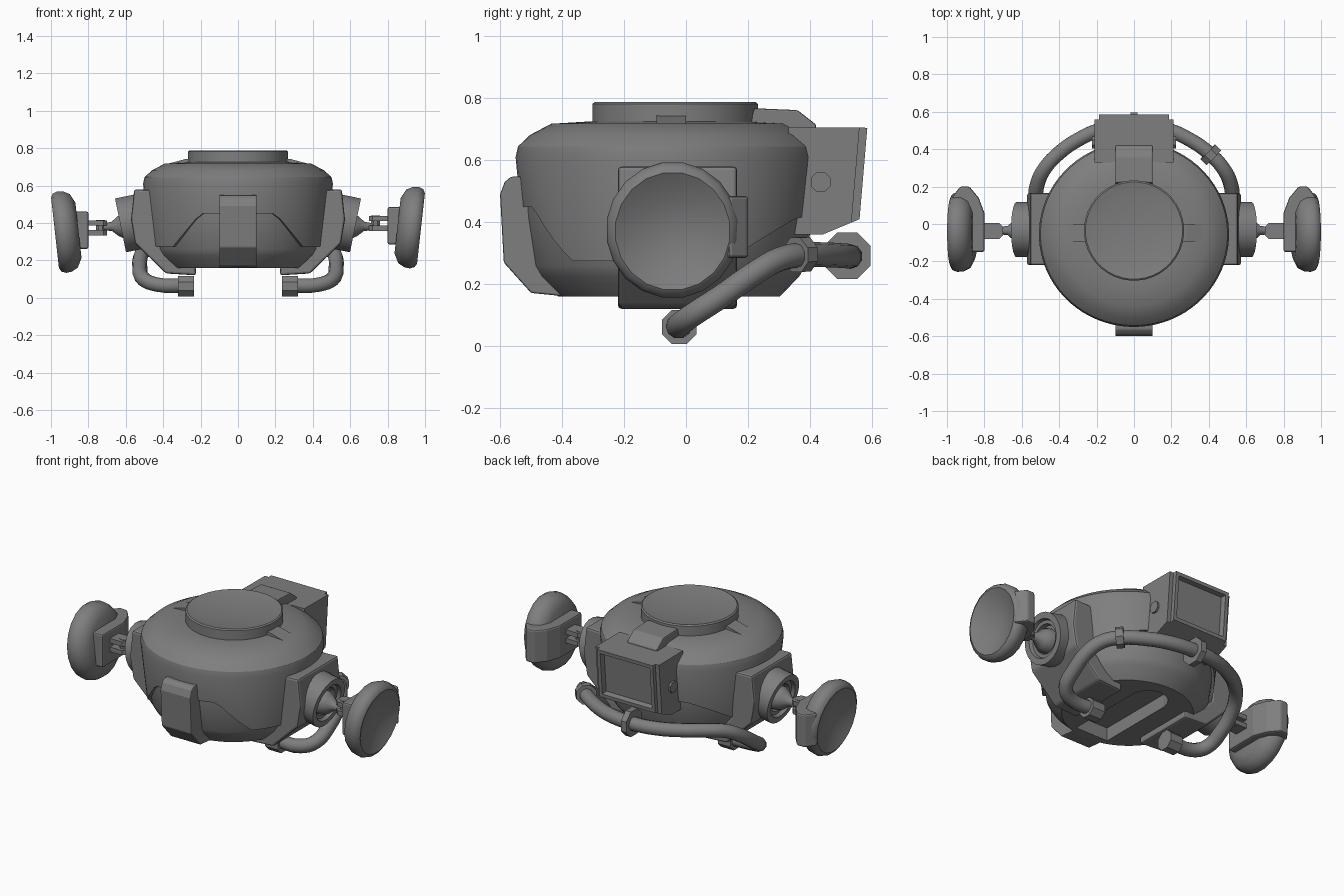
import bpy, bmesh, math
from mathutils import Vector

if "Cube" in bpy.data.objects:
    bpy.data.objects.remove(bpy.data.objects["Cube"])

grey = bpy.data.materials.new("grey metal")
grey.diffuse_color = (0.21, 0.21, 0.21, 1)
grey.use_nodes = True
grey.node_tree.nodes["Principled BSDF"].inputs["Base Color"].default_value = grey.diffuse_color
CY = -0.055  # body centre in y


def finish(name, bm, smooth=None):
    bmesh.ops.recalc_face_normals(bm, faces=bm.faces)
    me = bpy.data.meshes.new(name)
    bm.to_mesh(me)
    bm.free()
    ob = bpy.data.objects.new(name, me)
    bpy.context.collection.objects.link(ob)
    me.materials.append(grey)
    if smooth:
        bpy.ops.object.select_all(action='DESELECT')
        ob.select_set(True)
        bpy.context.view_layer.objects.active = ob
        bpy.ops.object.shade_smooth_by_angle(angle=math.radians(smooth))
    return ob


def prism(name, pts, axis, lo, hi, bevel=0.0):
    """Extrude a 2D outline along x (pts are y,z), y (x,z) or z (x,y)."""
    place = {'x': lambda a, b, t: (t, a, b), 'y': lambda a, b, t: (a, t, b),
             'z': lambda a, b, t: (a, b, t)}[axis]
    bm = bmesh.new()
    base = bm.faces.new([bm.verts.new(place(a, b, lo)) for a, b in pts])
    ext = bmesh.ops.extrude_face_region(bm, geom=[base])
    shift = Vector(place(0, 0, hi - lo))
    for v in ext['geom']:
        if isinstance(v, bmesh.types.BMVert):
            v.co += shift
    ob = finish(name, bm)
    if bevel:
        m = ob.modifiers.new("bevel", 'BEVEL')
        m.width, m.segments = bevel, 2
    return ob


def lathe(name, prof, origin, axis=(0, 0, 1), seg=24, smooth=35, scale=(1, 1), edit=None):
    """Spin (radius, height) points around an axis; edit may move points."""
    rot = Vector((0, 0, 1)).rotation_difference(Vector(axis).normalized())
    bm = bmesh.new()
    rings = []
    for i, (r, h) in enumerate(prof):
        ring = []
        for k in range(1 if r == 0 else seg):
            a = 2 * math.pi * (k + 0.5) / seg
            rr, hh = edit(i, a, r, h) if edit else (r, h)
            p = Vector((rr * math.cos(a) * scale[0], rr * math.sin(a) * scale[1], hh))
            ring.append(bm.verts.new(Vector(origin) + rot @ p))
        rings.append(ring)
    for A, B in zip(rings, rings[1:]):
        for k in range(seg):
            n = (k + 1) % seg
            q = [A[k % len(A)], A[n % len(A)], B[n % len(B)], B[k % len(B)]]
            bm.faces.new(list(dict.fromkeys(q)))
    return finish(name, bm, smooth)


def ramp(t, a, b):
    t = min(1, max(0, (t - a) / (b - a)))
    return t


# Upper shell: lower rim rises at the front and at the back
def rim(i, a, r, h):
    if i < 6:
        return r, h
    x, y = abs(0.49 * math.cos(a)), 0.49 * math.sin(a) + CY
    z = 0.45 - 0.175 * ramp(x, 0.2, 0.36) if y < CY else 0.28 + 0.135 * ramp(y, 0.15, 0.37)
    return r + (z - 0.28) * 0.12, z


lathe("upper_shell", [(0, 0.725), (0.27, 0.725), (0.39, 0.718), (0.46, 0.682), (0.5, 0.645),
                      (0.508, 0.61), (0.472, 0.28), (0.452, 0.28)],
      (0, CY, 0), seg=72, smooth=30, scale=(1, 0.975), edit=rim)

# Lower hull with a rounded slot cut in the underside
hull = lathe("lower_hull", [(0, 0.5), (0.478, 0.5), (0.474, 0.42), (0.45, 0.26), (0.43, 0.225),
                            (0.365, 0.16), (0, 0.16)], (0, CY, 0), seg=48, scale=(1, 0.98))
arc = [(0.11 * math.cos(k * math.pi / 8), 0.12 + 0.11 * math.sin(k * math.pi / 8)) for k in range(9)]
cutter = prism("slot_cutter", [(0.11, -0.36)] + arc + [(-0.11, -0.36)], 'z', 0.1, 0.24)
cutter.hide_render = True
cutter.hide_viewport = True
cut = hull.modifiers.new("slot", 'BOOLEAN')
cut.object, cut.operation, cut.solver = cutter, 'DIFFERENCE', 'EXACT'

# Neck cap with a shallow dished top
lathe("neck_cap", [(0, 0.70), (0.268, 0.70), (0.268, 0.782), (0.26, 0.788), (0.2, 0.776), (0, 0.765)],
      (0, -0.035, 0), seg=40, smooth=40)

# Front strap
prism("front_strap", [(-0.50, 0.55), (-0.565, 0.547), (-0.585, 0.53), (-0.6, 0.49), (-0.588, 0.27),
                      (-0.5, 0.172), (-0.38, 0.16), (-0.40, 0.24)], 'x', -0.1, 0.1, 0.006)

# Back box with recessed panel
bm = bmesh.new()
side = [(0.33, 0.707), (0.585, 0.705), (0.56, 0.41), (0.44, 0.36), (0.33, 0.36)]
rows = [[bm.verts.new((x, y, z)) for y, z in side] for x in (-0.212, 0.212)]
for r in rows:
    bm.faces.new(r)
for k in range(5):
    f = bm.faces.new((rows[0][k], rows[0][(k + 1) % 5], rows[1][(k + 1) % 5], rows[1][k]))
    if k == 1:
        panel = f
bmesh.ops.recalc_face_normals(bm, faces=bm.faces)
edges = [e for e in bm.edges if all(v.co.y > 0.5 for v in e.verts)
         and abs(e.verts[0].co.x - e.verts[1].co.x) < 0.01]
bmesh.ops.bevel(bm, geom=edges, offset=0.025, segments=2, affect='EDGES')
panel = max(bm.faces, key=lambda f: f.normal.y * f.calc_area())
bmesh.ops.inset_region(bm, faces=[panel], thickness=0.03)
bmesh.ops.inset_region(bm, faces=[panel], thickness=0.008, depth=-0.03)
finish("back_box", bm)
prism("box_latch", [(0.2, 0.70), (0.22, 0.768), (0.36, 0.762), (0.42, 0.715), (0.42, 0.69)],
      'x', -0.1, 0.1, 0.006)

# Hose running round the back, with octagonal ends
path = [(0.28, -0.02, 0.065), (0.43, -0.02, 0.07), (0.505, 0.02, 0.10), (0.525, 0.12, 0.165),
        (0.515, 0.22, 0.235), (0.475, 0.30, 0.28), (0.40, 0.38, 0.295), (0.30, 0.45, 0.295),
        (0.16, 0.51, 0.292), (0, 0.53, 0.29)]
path += [(-x, y, z) for x, y, z in path[-2::-1]]
cu = bpy.data.curves.new("hose", 'CURVE')
cu.dimensions = '3D'
cu.bevel_depth, cu.bevel_resolution, cu.resolution_u = 0.04, 3, 4
cu.use_fill_caps = True
sp = cu.splines.new('BEZIER')
sp.bezier_points.add(len(path) - 1)
for p, co in zip(sp.bezier_points, path):
    p.co = co
    p.handle_left_type = p.handle_right_type = 'AUTO'
cu.materials.append(grey)
bpy.context.collection.objects.link(bpy.data.objects.new("hose", cu))


def clamp(name, centre, axis, r, w):
    lathe(name, [(0, -w), (r, -w), (r, w), (0, w)], centre, axis, seg=8, smooth=None)


clamp("hose_back_clamp", (0, 0.52, 0.292), (1, 0, 0), 0.082, 0.018)
clamp("hose_side_clamp", (0.41, 0.37, 0.296), (0.7, -0.7, -0.05), 0.06, 0.022)

for s, tag in ((1, "right"), (-1, "left")):
    def m(pts):
        return [(s * a, b) for a, b in pts]

    # Hose end and small notch ridge on the shell top
    clamp(tag + "_hose_end", (s * 0.278, -0.022, 0.062), (1, 0, 0), 0.06, 0.042)
    prism(tag + "_top_ridge", m([(0.25, 0.70), (0.25, 0.745), (0.28, 0.742), (0.37, 0.718)]),
          'y', -0.095, 0.0)
    # Knob on the box side
    clamp(tag + "_box_knob", (s * 0.212, 0.435, 0.53), (1, 0, 0), 0.035, 0.012)

    # Shoulder bracket wrapping under the hull
    prism(tag + "_shoulder_bracket",
          m([(0.42, 0.575), (0.555, 0.58), (0.572, 0.42), (0.55, 0.29), (0.385, 0.13), (0.225, 0.12),
             (0.225, 0.165), (0.33, 0.2), (0.42, 0.3)]), 'y', -0.22, 0.165, 0.012)

    # Shoulder socket: tilted cylinder with stepped recess
    ax = Vector((s * 0.98, 0, -0.2))
    lathe(tag + "_shoulder_socket", [(0, -0.1), (0.148, -0.1), (0.148, 0), (0.112, 0), (0.105, -0.02),
                                     (0.085, -0.02), (0.08, -0.05), (0, -0.05)],
          (s * 0.628, -0.03, 0.387), ax, seg=24)
    lathe(tag + "_ball_joint", [(0.07, -0.06), (0.07, 0.0), (0.055, 0.03), (0.025, 0.065), (0.02, 0.11),
                                (0, 0.11)], (s * 0.61, -0.035, 0.385), (s, 0, -0.05), seg=14)

    # Wrist fork: two prongs around a pivot
    dz = 0.012 * s
    for part, z in (("upper", 0.412), ("lower", 0.36)):
        prism(f"{tag}_{part}_fork", m([(0.7, -0.06), (0.72, -0.08), (0.84, -0.08), (0.84, 0.005),
                                       (0.72, 0.005), (0.7, -0.015)]), 'z', z + dz - 0.014, z + dz + 0.014)
    clamp(tag + "_fork_pivot", (s * 0.735, -0.037, 0.386 + dz), (0, 0, 1), 0.025, 0.042)

    # Hand disc with concave face, and the bracket hooked over its rear edge
    hz = 0.373 + dz
    lathe(tag + "_hand_disc", [(0, 0), (0.15, 0), (0.2, 0.025), (0.219, 0.06), (0.222, 0.09),
                               (0.212, 0.115), (0.192, 0.126), (0.17, 0.116), (0.1, 0.088), (0, 0.075)],
          (s * 0.853, -0.043, hz), (s * 0.99, 0, -0.11), seg=20, smooth=40, scale=(1, 0.97))
    prism(tag + "_hand_bracket", m([(0.80, -0.15), (0.80, 0.06), (0.83, 0.14), (0.88, 0.2), (0.93, 0.2),
                                    (0.975, 0.14), (0.9, 0.1), (0.9, -0.15)]),
          'z', hz - 0.1, hz + 0.1, 0.01)
